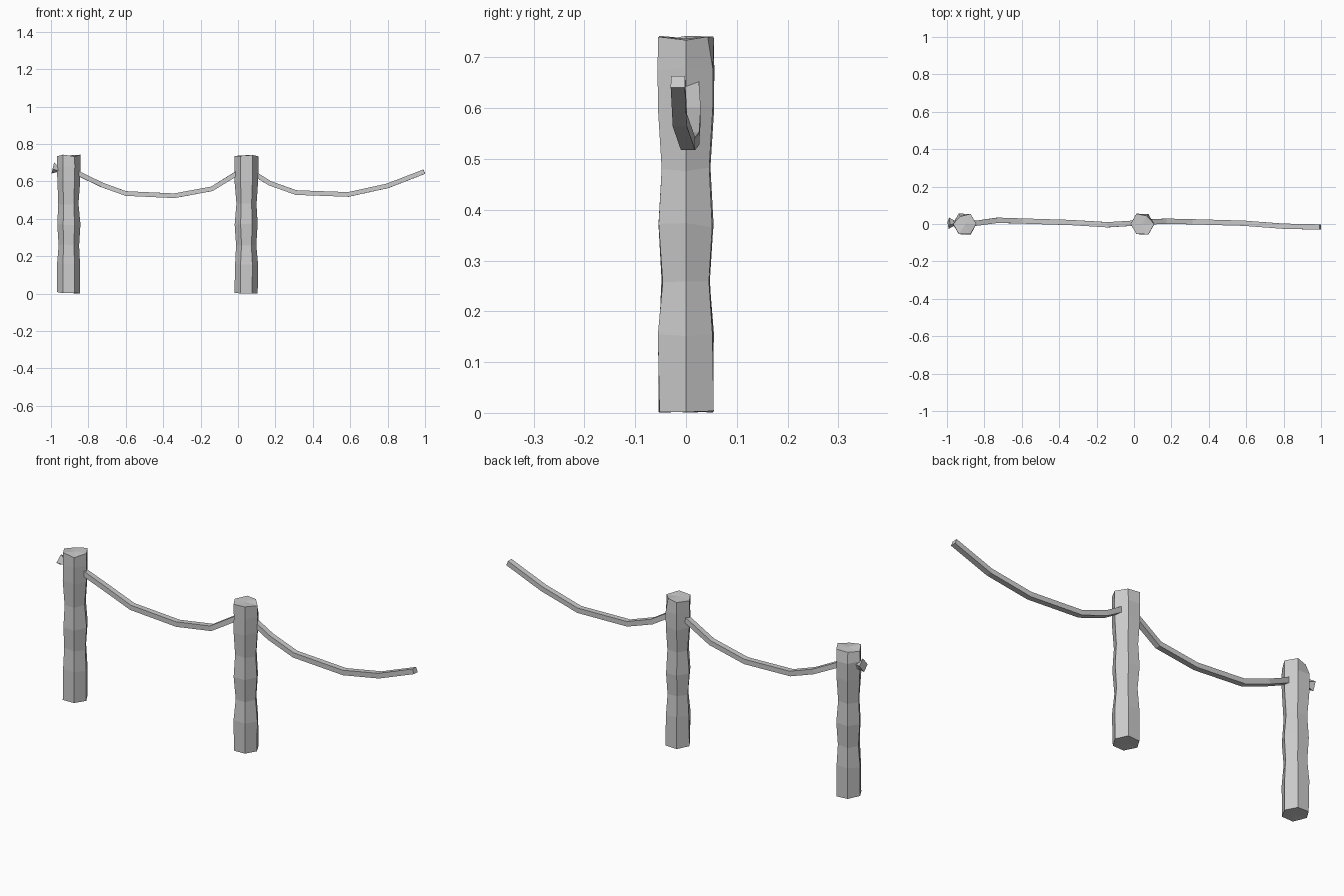
import bpy, bmesh, math, random
from mathutils import Vector

if "Cube" in bpy.data.objects:
    bpy.data.objects.remove(bpy.data.objects["Cube"])
random.seed(4)

grey = bpy.data.materials.new("plain grey")
grey.use_nodes = True
grey.diffuse_color = (0.6, 0.6, 0.6, 1)
grey.node_tree.nodes["Principled BSDF"].inputs["Base Color"].default_value = (0.6, 0.6, 0.6, 1)


def skin(name, rings, fan_caps=False):
    """Join equal rings of points into a closed flat-shaded tube."""
    bm = bmesh.new()
    loops = [[bm.verts.new(p) for p in ring] for ring in rings]
    n = len(loops[0])
    for low, high in zip(loops, loops[1:]):
        for i in range(n):
            j = (i + 1) % n
            bm.faces.new((low[i], low[j], high[j], high[i]))
    caps = [bm.faces.new(loops[0][::-1]), bm.faces.new(loops[-1])]
    if fan_caps:
        bmesh.ops.poke(bm, faces=caps)
    bmesh.ops.recalc_face_normals(bm, faces=bm.faces[:])
    mesh = bpy.data.meshes.new(name)
    bm.to_mesh(mesh)
    bm.free()
    mesh.materials.append(grey)
    obj = bpy.data.objects.new(name, mesh)
    bpy.context.collection.objects.link(obj)
    return obj


# Hewn six-sided posts: (height, radius) rings with a chipped top corner
PROFILE = [(0.005, .062), (.155, .062), (.26, .054), (.37, .061),
           (.48, .054), (.6, .062), (.68, .063), (.738, .062)]


def post(name, x, chipped):
    rings = []
    last = len(PROFILE) - 1
    for k, (z, r) in enumerate(PROFILE):
        ring = []
        for i in range(6):
            a = i * math.pi / 3
            rr = r + random.uniform(-.002, .002)
            zz = z + random.uniform(-.005, .005)
            if k == last and i == chipped:
                rr -= .014
            ring.append((x + rr * math.cos(a), rr * math.sin(a), max(zz, 0)))
        rings.append(ring)
    skin(name, rings, True)


post("left_end_post", -.905, 2)
post("middle_post", .045, 1)


# Square-section ropes sagging along a path
def rope(name, path, sizes=None, twist=0):
    pts = [Vector(p) for p in path]
    rings = []
    for k, p in enumerate(pts):
        t = (pts[min(k + 1, len(pts) - 1)] - pts[max(k - 1, 0)]).normalized()
        side = Vector((0, 0, 1)).cross(t).normalized()
        up = t.cross(side)
        w, h = sizes[k] if sizes else (.014, .0125)
        a = twist * k
        u = side * math.cos(a) + up * math.sin(a)
        v = up * math.cos(a) - side * math.sin(a)
        rings.append([p + u * w * sx + v * h * sy
                      for sx, sy in ((-1, -1), (1, -1), (1, 1), (-1, 1))])
    skin(name, rings)


rope("rope_between_posts", [(-.9, 0, .675), (-.845, .004, .638), (-.73, .02, .582),
                            (-.6, .016, .535), (-.34, .008, .523), (-.14, -.004, .56),
                            (-.01, .004, .64), (.04, .006, .67)])
rope("rope_to_free_end", [(.05, .01, .665), (.105, .012, .63), (.17, .015, .59),
                          (.31, .012, .54), (.59, .004, .53), (.8, -.012, .576),
                          (.996, -.016, .652)])

# Frayed stub of rope poking out of the outer side of the end post
rope("frayed_rope_stub", [(-.93, .004, .665), (-.965, .004, .666), (-.99, .004, .672)],
     [(.012, .012), (.013, .013), (.022, .022)], .3)
